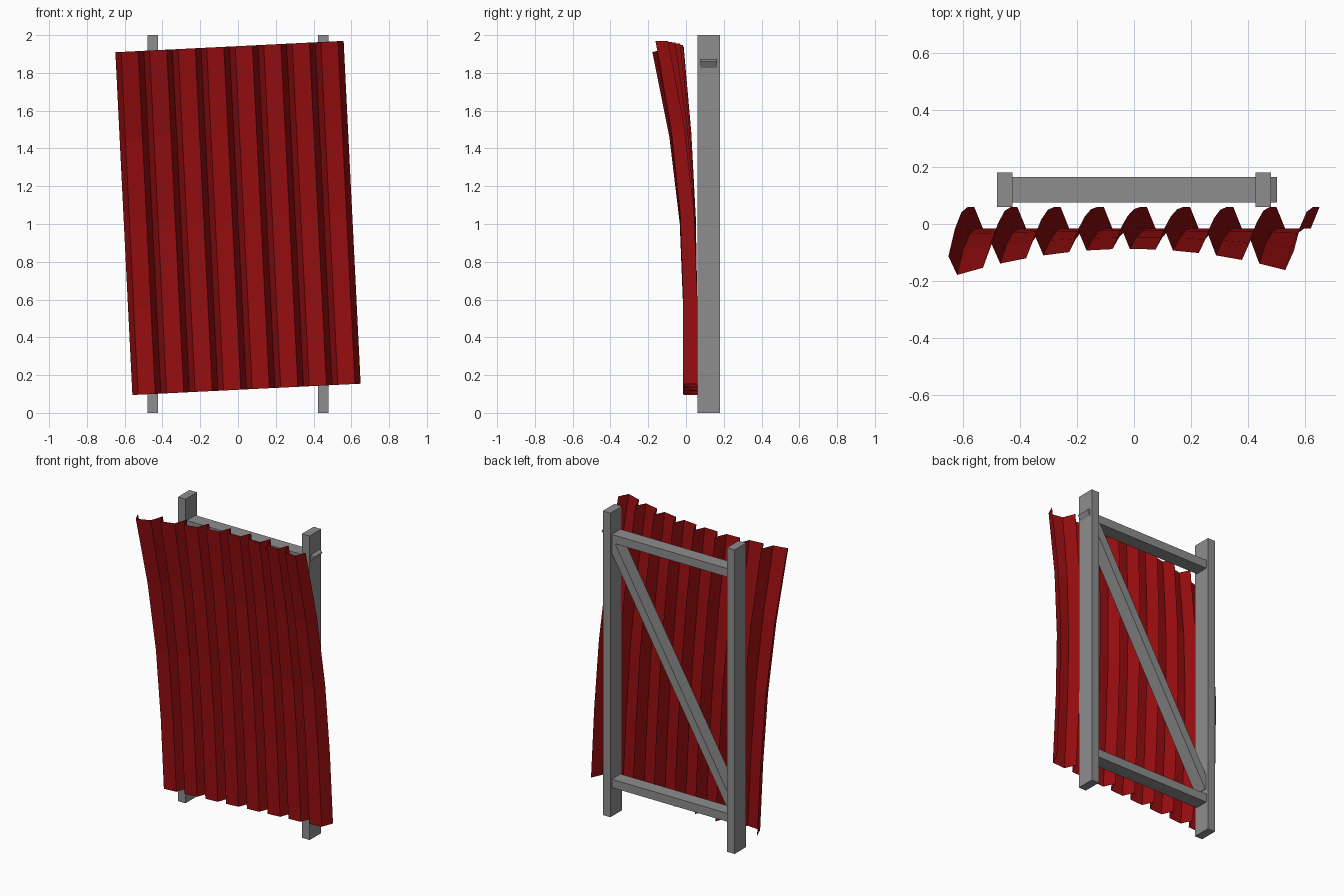
import bpy, bmesh, math
from mathutils import Matrix, Vector

cube = bpy.data.objects.get("Cube")
if cube:
    bpy.data.objects.remove(cube, do_unlink=True)


def make_material(name, rgb):
    mat = bpy.data.materials.new(name)
    mat.use_nodes = True
    mat.diffuse_color = (*rgb, 1)
    mat.node_tree.nodes["Principled BSDF"].inputs["Base Color"].default_value = (*rgb, 1)
    return mat


GREY = make_material("grey metal", (0.27, 0.27, 0.27))
RED = make_material("dark red sheet", (0.31, 0.004, 0.005))


def add_object(name, bm, mat):
    mesh = bpy.data.meshes.new(name)
    bm.to_mesh(mesh)
    bm.free()
    mesh.materials.append(mat)
    obj = bpy.data.objects.new(name, mesh)
    bpy.context.collection.objects.link(obj)
    return obj


def add_bar(name, start, end, width, depth):
    """Box running between two (x, z) points, centred on the frame depth."""
    a, b = Vector((start[0], 0.12, start[1])), Vector((end[0], 0.12, end[1]))
    run = b - a
    angle = math.atan2(run.x, run.z)
    bm = bmesh.new()
    bmesh.ops.create_cube(bm, size=1, matrix=(
        Matrix.Translation((a + b) / 2)
        @ Matrix.Rotation(angle, 4, "Y")
        @ Matrix.Diagonal((width, depth, run.length, 1))))
    return add_object(name, bm, GREY)


# Frame: two posts, two rails and a diagonal brace poking through the left post
for side, x in (("left", 0.452), ("right", -0.452)):
    add_bar(side + "_post", (x, 0), (x, 2), 0.055, 0.12)
for level, z in (("upper", 1.827), ("lower", 0.217)):
    add_bar(level + "_rail", (-0.47, z), (0.479, z), 0.055, 0.09)
add_bar("diagonal_brace", (-0.44, 0.29), (0.476, 1.874), 0.055, 0.088)

# Corrugated sheet: flat fronts with V grooves, tilted and curling forward at the top
RIBS, ROWS = 8, 4
WIDTH, HEIGHT, TILT = 1.21, 1.817, math.radians(2.84)
FRONT, BACK = -0.015, 0.06
pitch = WIDTH / RIBS
profile = []
for i in range(RIBS):
    u = i * pitch - WIDTH / 2
    profile += [(u, BACK), (u + 0.2 * pitch, FRONT), (u + 0.8 * pitch, FRONT)]
profile.append((WIDTH / 2, BACK))

bm = bmesh.new()
rows = []
for r in range(ROWS + 1):
    t = r / ROWS
    curl = max(0, (t - 0.25) / 0.75) ** 2
    v = (t - 0.5) * HEIGHT
    row = []
    for u, y in profile:
        bend = curl * (0.072 + 0.25 * (u - 0.03) ** 2)
        row.append(bm.verts.new((
            u * math.cos(TILT) - v * math.sin(TILT),
            y - bend,
            1.032 + u * math.sin(TILT) + v * math.cos(TILT))))
    rows.append(row)
for low, high in zip(rows, rows[1:]):
    for i in range(len(profile) - 1):
        bm.faces.new((low[i], low[i + 1], high[i + 1], high[i]))
add_object("corrugated_sheet", bm, RED)
